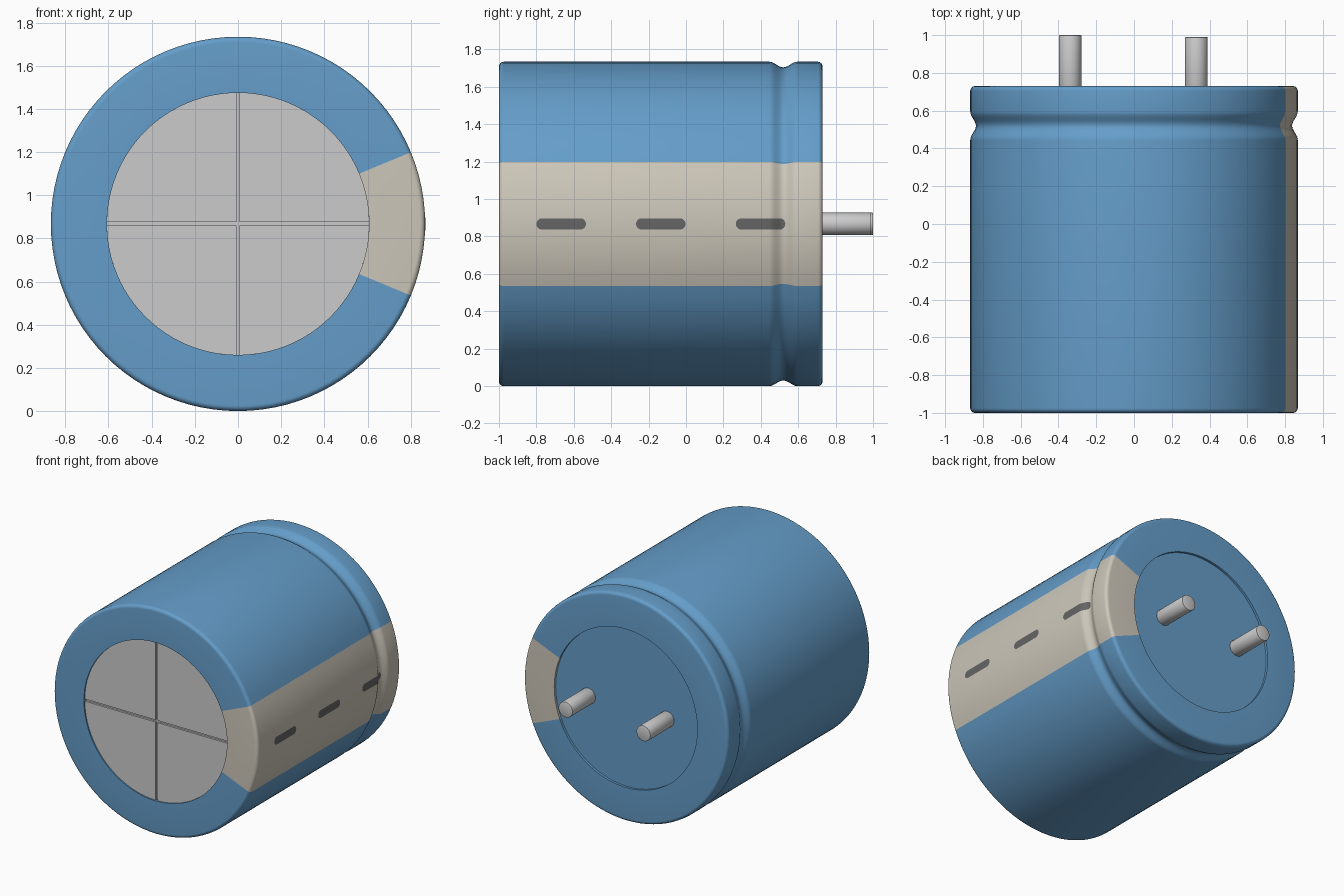
import bpy, bmesh
from math import sin, cos, pi, radians, asin
from mathutils import Matrix

if "Cube" in bpy.data.objects:
    bpy.data.objects.remove(bpy.data.objects["Cube"])

R, CZ = 0.867, 0.867              # can radius and axis height
FRONT, BACK = -1.0, 0.73          # sleeve ends
R_IN = 0.607                      # opening in both ends
GROOVE_Y, GROOVE_W, GROOVE_D = 0.52, 0.075, 0.03
STRIPE = radians(22.5)


def material(name, rgb):
    m = bpy.data.materials.new(name)
    m.diffuse_color = (*rgb, 1)
    m.use_nodes = True
    m.node_tree.nodes["Principled BSDF"].inputs["Base Color"].default_value = m.diffuse_color
    return m


BLUE = material("sleeve_blue", (0.13, 0.34, 0.59))
BEIGE = material("stripe_beige", (0.61, 0.57, 0.49))
DARK = material("mark_dark", (0.13, 0.13, 0.13))


def finish(bm, name, mat=None, angle=35):
    me = bpy.data.meshes.new(name)
    bm.to_mesh(me)
    bm.free()
    ob = bpy.data.objects.new(name, me)
    bpy.context.collection.objects.link(ob)
    if mat:
        me.materials.append(mat)
    bpy.ops.object.select_all(action='DESELECT')
    ob.select_set(True)
    bpy.context.view_layer.objects.active = ob
    bpy.ops.object.shade_smooth_by_angle(angle=radians(angle))
    return ob


def polar(r, y, a):
    return (r * cos(a), y, CZ + r * sin(a))


def grid(name, rows, mat):
    """Skin a list of equally long point rows."""
    bm = bmesh.new()
    vs = [[bm.verts.new(p) for p in row] for row in rows]
    for a, b in zip(vs, vs[1:]):
        for j in range(len(a) - 1):
            bm.faces.new((a[j], b[j], b[j + 1], a[j + 1]))
    return finish(bm, name, mat)


def radius_at(y):
    t = (y - GROOVE_Y) / GROOVE_W
    return R - GROOVE_D * (1 + cos(pi * t)) / 2 if abs(t) < 1 else R


def corner(y, side, c=0.025):
    """Rounded outer edge, listed from front to back."""
    arc = [(R - c + c * sin(k * pi / 12), y - side * c * (1 - cos(k * pi / 12)) * 1.0)
           for k in range(7)]
    return arc if side < 0 else arc[::-1]


# Sleeve profile: front lip, wall, crimped groove, back lip
profile = [(R_IN, FRONT + 0.03), (R_IN, FRONT)] + corner(FRONT, -1)
profile += [(radius_at(y), y) for y in
            [GROOVE_Y + GROOVE_W * (k / 8 - 1) for k in range(17)]]
profile += corner(BACK, 1) + [(R_IN, BACK), (R_IN, BACK - 0.035)]


def lathe(name, a0, a1, steps, mat):
    angles = [a0 + (a1 - a0) * k / steps for k in range(steps + 1)]
    return grid(name, [[polar(r, y, a) for a in angles] for r, y in profile], mat)


lathe("sleeve", STRIPE, 2 * pi - STRIPE, 84, BLUE)
lathe("polarity_stripe", -STRIPE, STRIPE, 12, BEIGE)


# Rounded dashes lying on the stripe, following the groove
def dash(name, y0, y1, h=0.03):
    ends = [(h * (1 - cos(k * pi / 12)), h * sin(k * pi / 12)) for k in range(7)]
    ends[0] = (0, 0.002)
    spots = [(y0 + d, w) for d, w in ends]
    spots += [(y0 + h + (y1 - y0 - 2 * h) * k / 12, h) for k in range(1, 12)]
    spots += [(y1 - d, w) for d, w in reversed(ends)]
    rows = []
    for y, w in spots:
        r = radius_at(y) + 0.002
        rows.append([polar(r, y, w / r * s / 2) for s in range(-2, 3)])
    grid(name, rows, DARK)


for i in range(3):
    start = -0.8 + 0.533 * i
    dash(f"minus_mark_{i + 1}", start, start + 0.265)


# Discs and pins along the y axis
def cylinder(name, x, r, y0, y1, mat=None, segs=96, bevel=0):
    bm = bmesh.new()
    bmesh.ops.create_cone(bm, cap_ends=True, segments=segs, radius1=r, radius2=r,
                          depth=y1 - y0,
                          matrix=Matrix.Translation((x, (y0 + y1) / 2, CZ))
                          @ Matrix.Rotation(pi / 2, 4, 'X'))
    if bevel:
        rims = [e for e in bm.edges if abs(e.verts[0].co.y - e.verts[1].co.y) < 1e-5]
        bmesh.ops.bevel(bm, geom=rims, offset=bevel, segments=2, affect='EDGES', profile=0.5)
    return finish(bm, name, mat)


cylinder("can_base", 0, R_IN, -0.975, -0.95)
cylinder("back_lid", 0, R_IN, 0.69, 0.712, BLUE)
cylinder("pin_left", -0.338, 0.06, 0.70, 1.0, segs=32, bevel=0.005)
cylinder("pin_right", 0.33, 0.06, 0.70, 0.99, segs=32, bevel=0.005)

# Four vent plates leaving a cross-shaped score between them
GAP = 0.008
for q in range(4):
    bm = bmesh.new()
    a0 = asin(GAP / R_IN)
    arc = [a0 + (pi / 2 - 2 * a0) * k / 24 for k in range(25)]
    pts = [(GAP, -0.99, GAP)] + [(R_IN * cos(a), -0.99, R_IN * sin(a)) for a in arc]
    face = bm.faces.new([bm.verts.new(p) for p in pts])
    ext = bmesh.ops.extrude_face_region(bm, geom=[face])["geom"]
    bmesh.ops.translate(bm, vec=(0, 0.02, 0),
                        verts=[v for v in ext if isinstance(v, bmesh.types.BMVert)])
    bmesh.ops.recalc_face_normals(bm, faces=bm.faces)
    bmesh.ops.transform(bm, verts=bm.verts, matrix=Matrix.Translation((0, 0, CZ))
                        @ Matrix.Rotation(q * pi / 2, 4, 'Y'))
    finish(bm, f"vent_plate_{q + 1}")
